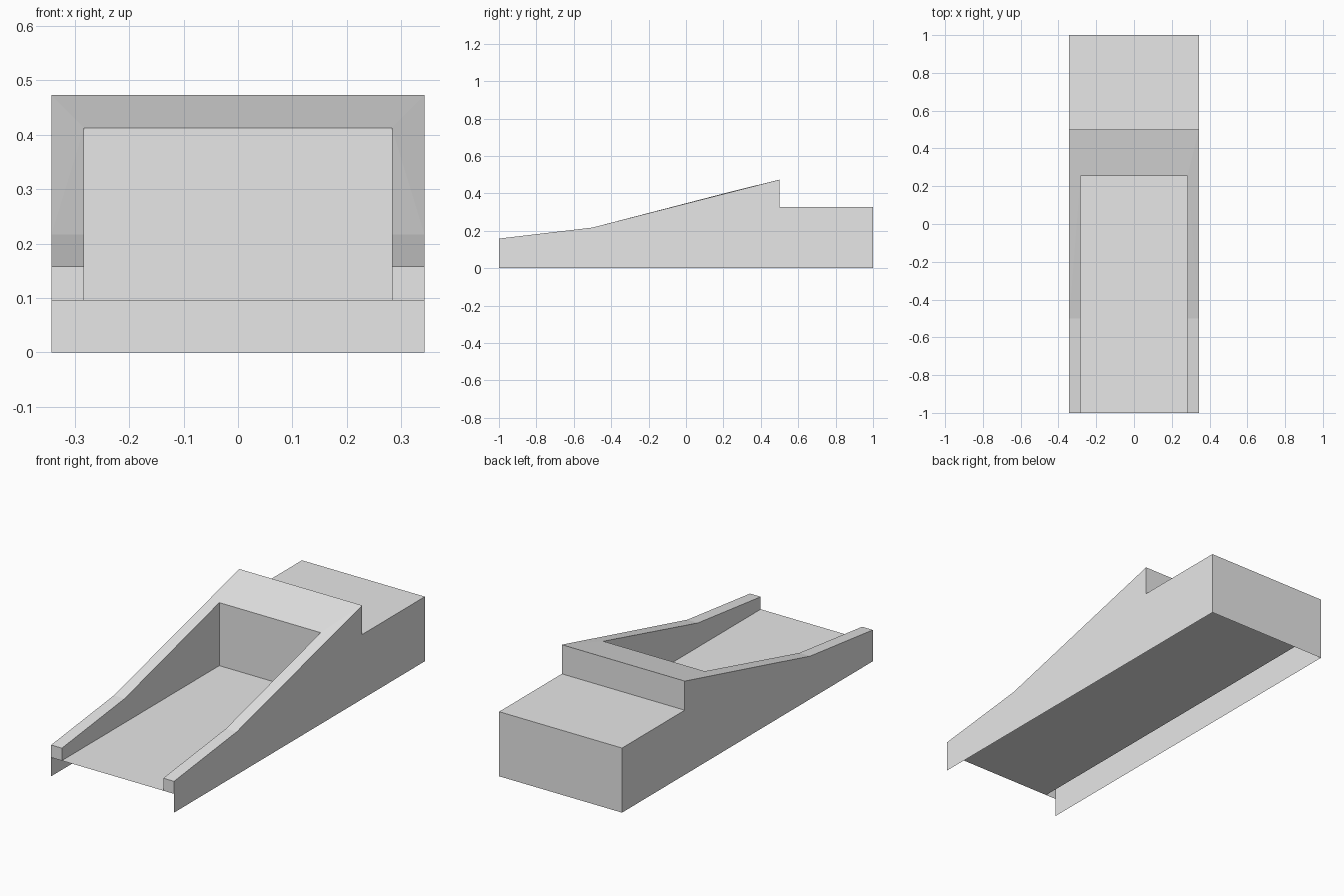
import bpy

cube = bpy.data.objects.get("Cube")
if cube:
    bpy.data.objects.remove(cube)

grey = bpy.data.materials.new("plain_grey")
grey.use_nodes = True
grey.diffuse_color = (0.8, 0.8, 0.8, 1)
grey.node_tree.nodes["Principled BSDF"].inputs["Base Color"].default_value = (0.8, 0.8, 0.8, 1)

OUT, IN = 0.343, 0.283            # outer and inner half widths
FLOOR, DECK = 0.095, 0.326        # floor and rear deck heights
POCKET = 0.255                    # back end of the recess
# (y, z) stations along the sloping top
TIP, BEND, CREST = (-1, 0.158), (-0.5, 0.217), (0.5, 0.473)
RIM = (POCKET, 0.413)


def sheet(name, faces):
    """Make one thin-skinned part from a few polygons."""
    verts, index = [], []
    for face in faces:
        for p in face:
            if p not in verts:
                verts.append(p)
        index.append([verts.index(p) for p in face])
    mesh = bpy.data.meshes.new(name)
    mesh.from_pydata(verts, [], index)
    mesh.materials.append(grey)
    obj = bpy.data.objects.new(name, mesh)
    bpy.context.collection.objects.link(obj)


def side(sign, points):
    """Place a polygon on the left (+1) or mirror it to the right (-1)."""
    face = [(sign * x, y, z) for x, y, z in points]
    return face if sign > 0 else face[::-1]


def across(w0, p0, w1, p1):
    """Span the width from edge p0 to edge p1, each given as (y, z)."""
    return [(-w0, *p0), (w0, *p0), (w1, *p1), (-w1, *p1)]


for sign, label in ((1, "left"), (-1, "right")):
    # Outer panel, reaching the ground
    profile = [(-1, 0), (1, 0), (1, DECK), (0.5, DECK), CREST, BEND, TIP]
    sheet(label + "_side_panel", [side(sign, [(OUT, *p) for p in profile])])
    # Recess wall
    wall = [TIP, BEND, RIM, (POCKET, FLOOR), (-1, FLOOR)]
    sheet(label + "_recess_wall", [side(sign, [(IN, *p) for p in wall])])
    # Sloping rail top and its blunt front end
    sheet(label + "_rail", [
        side(sign, [(IN, *TIP), (OUT, *TIP), (OUT, *BEND), (IN, *BEND)]),
        side(sign, [(IN, *BEND), (OUT, *BEND), (IN, *RIM)]),
        side(sign, [(OUT, *BEND), (OUT, *CREST), (IN, *RIM)]),
        side(sign, [(IN, -1, FLOOR), (OUT, -1, FLOOR), (OUT, *TIP), (IN, *TIP)]),
    ])

# Parts spanning the width
sheet("recess_floor", [across(IN, (-1, FLOOR), IN, (1, FLOOR))])
sheet("recess_back_wall", [across(IN, (POCKET, FLOOR), IN, RIM)])
sheet("crest_slope", [across(IN, RIM, OUT, CREST)])
sheet("crest_step", [across(OUT, CREST, OUT, (0.5, DECK))])
sheet("rear_deck", [across(OUT, (0.5, DECK), OUT, (1, DECK))])
sheet("back_panel", [across(OUT, (1, DECK), OUT, (1, 0))])
